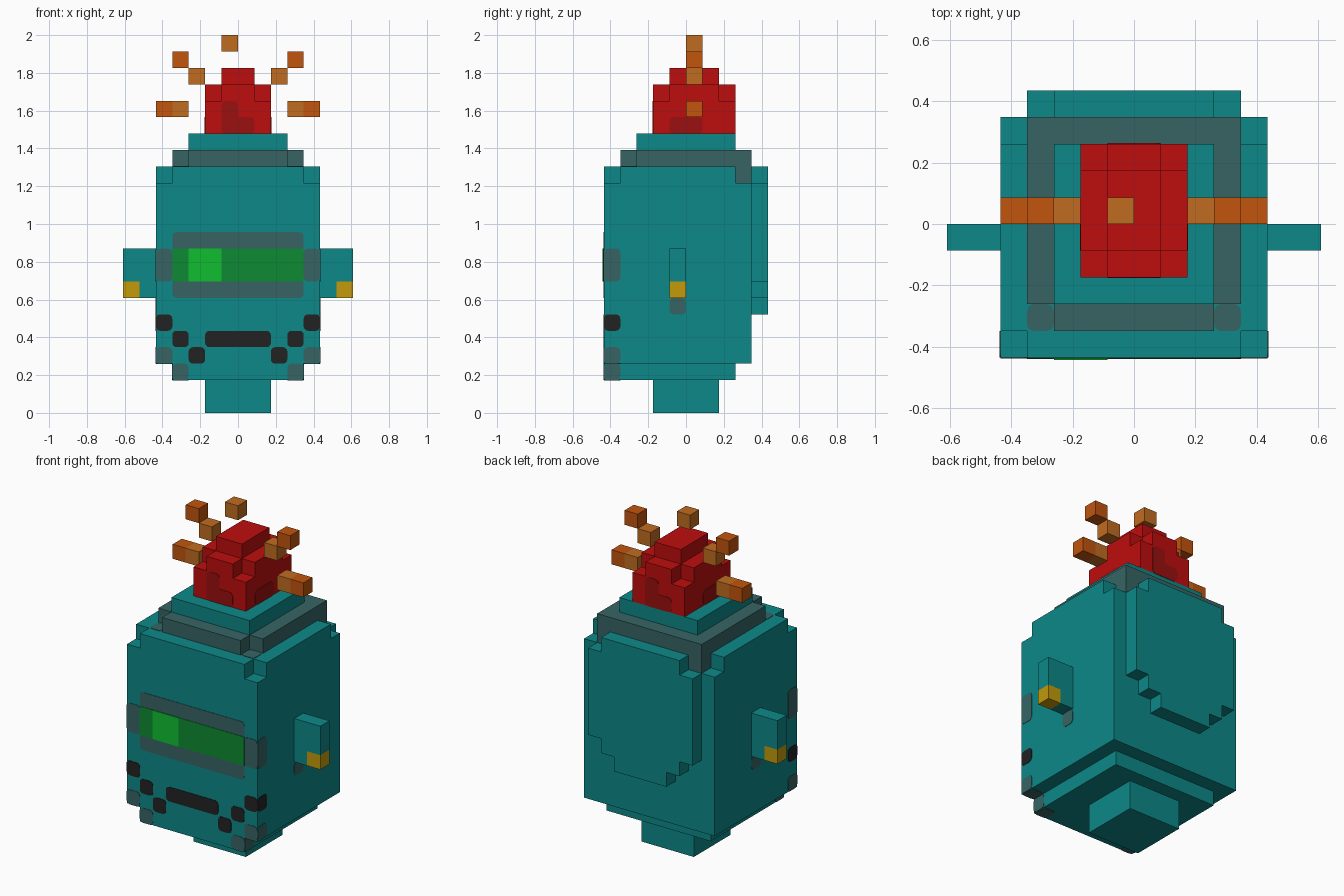
import bpy
import bmesh
from itertools import product
from mathutils import Vector

if "Cube" in bpy.data.objects:
    bpy.data.objects.remove(bpy.data.objects["Cube"], do_unlink=True)

V = 2 / 23  # one block


def material(name, r, g, b):
    m = bpy.data.materials.new(name)
    m.use_nodes = True
    m.diffuse_color = (r, g, b, 1)
    m.node_tree.nodes["Principled BSDF"].inputs["Base Color"].default_value = (r, g, b, 1)
    return m


TEAL = material("teal", .004, .246, .246)
GREY = material("slate grey", .038, .127, .127)
RED = material("red", .515, .004, .004)
DARK_RED = material("dark red", .328, .005, .005)
ORANGE = material("orange", .533, .089, .004)
AMBER = material("amber", .527, .15, .0144)
YELLOW = material("yellow", .539, .323, .003)
GREEN = material("green", .004, .254, .032)
BRIGHT = material("bright green", .005, .515, .03)
BLACK = material("black", .016, .016, .016)


def finish(name, bm, mat):
    bmesh.ops.recalc_face_normals(bm, faces=bm.faces)
    mesh = bpy.data.meshes.new(name)
    bm.to_mesh(mesh)
    bm.free()
    mesh.materials.append(mat)
    bpy.context.collection.objects.link(bpy.data.objects.new(name, mesh))


def blocks(name, mat, *boxes):
    """Union of boxes (x0, x1, y0, y1, z0, z1) in block units, outer skin only."""
    cells = set()
    for x0, x1, y0, y1, z0, z1 in boxes:
        cells.update(product(range(x0, x1), range(y0, y1), range(z0, z1)))
    bm = bmesh.new()
    for cell in cells:
        for axis, d in product(range(3), (0, 1)):
            beside = list(cell)
            beside[axis] += 2 * d - 1
            if tuple(beside) in cells:
                continue
            u, w = (axis + 1) % 3, (axis + 2) % 3
            ring = []
            for a, b in ((0, 0), (1, 0), (1, 1), (0, 1)):
                p = Vector(cell)
                p[axis] += d
                p[u] += a
                p[w] += b
                ring.append(bm.verts.new(p * V))
            bm.faces.new(ring if d else ring[::-1])
    bmesh.ops.remove_doubles(bm, verts=bm.verts, dist=.001)
    bmesh.ops.dissolve_limit(bm, angle_limit=.01, verts=bm.verts, edges=bm.edges)
    finish(name, bm, mat)


def plate(name, mat, box, level=1, rounded=True):
    """Thin painted plate; the flat axis of the box is its normal."""
    lo, hi = Vector(box[0::2]), Vector(box[1::2])
    axis = next(i for i in range(3) if lo[i] == hi[i])
    size, mid = (hi - lo) * V, (hi + lo) * V / 2
    size[axis] = .005 * level
    bm = bmesh.new()
    bmesh.ops.create_cube(bm, size=1)
    for v in bm.verts:
        v.co = Vector(c * s for c, s in zip(v.co, size)) + mid
    if rounded:
        edges = [e for e in bm.edges
                 if abs(e.verts[0].co[axis] - e.verts[1].co[axis]) > .001]
        bmesh.ops.bevel(bm, geom=edges, offset=.022, segments=3,
                        profile=.5, affect='EDGES')
    finish(name, bm, mat)


def sides(maker, name, mat, box, **kw):
    """The same part on the left (+x) and the right (-x)."""
    x0, x1, *rest = box
    maker("left_" + name, mat, (x0, x1, *rest), **kw)
    maker("right_" + name, mat, (-x1, -x0, *rest), **kw)


# Body: main block, notched top layer, base layer, stepped back panel
blocks("neck", TEAL, (-2, 2, -2, 2, 0, 2))
blocks("body", TEAL,
       (-4, 4, -5, 3, 2, 3), (-5, 5, -5, 4, 3, 14),
       (-4, 4, -5, 3, 14, 15), (-5, 5, -4, 3, 14, 15), (-3, 3, 3, 5, 14, 15),
       (-4, 4, 4, 5, 8, 14), (-3, 3, 4, 5, 7, 8), (-2, 2, 4, 5, 6, 7))

# Collar and cap
blocks("collar", GREY, (-4, 4, -3, 4, 15, 16), (-3, 3, -4, -3, 15, 16))
sides(blocks, "collar_post", GREY, (3, 4, 3, 4, 14, 15))
sides(plate, "collar_corner", GREY, (3, 4, -4, -3, 15, 15))
blocks("cap", TEAL, (-3, 3, -3, 3, 16, 17))

# Arms with yellow tips
for s, name in ((1, "left_arm"), (-1, "right_arm")):
    x = sorted((5 * s, 6 * s)), sorted((6 * s, 7 * s))
    blocks(name, TEAL, (*x[0], -1, 0, 7, 10), (*x[1], -1, 0, 8, 10))
sides(blocks, "arm_tip", YELLOW, (6, 7, -1, 0, 7, 8))
sides(plate, "arm_mount", GREY, (5, 5, -1, 0, 6, 7))

# Visor
plate("visor_frame", GREY, (-4, 4, -5, -5, 7, 11))
sides(plate, "visor_hinge", GREY, (4, 5, -5, -5, 8, 10))
sides(plate, "visor_hinge_side", GREY, (5, 5, -5, -4, 8, 10))
plate("visor_glass", GREEN, (-4, 4, -5, -5, 8, 10), level=2, rounded=False)
plate("visor_glint", BRIGHT, (-3, -1, -5, -5, 8, 10), level=3, rounded=False)

# Mouth
plate("mouth_bar", BLACK, (-2, 2, -5, -5, 4, 5))
for i, (x, z) in enumerate(((2, 3), (3, 4), (4, 5))):
    sides(plate, f"mouth_dot_{i}", BLACK, (x, x + 1, -5, -5, z, z + 1))
sides(plate, "mouth_end", BLACK, (5, 5, -5, -4, 5, 6))

# Grey chin corners, wrapped around the edges
for i, (x, z) in enumerate(((4, 3), (3, 2))):
    sides(plate, f"chin_front_{i}", GREY, (x, x + 1, -5, -5, z, z + 1))
    sides(plate, f"chin_side_{i}", GREY, (x + 1, x + 1, -5, -4, z, z + 1))
    sides(plate, f"chin_under_{i}", GREY, (x, x + 1, -5, -4, z, z))

# Flame
blocks("flame", RED, (-2, 2, -2, 3, 17, 19), (-1, 1, -2, 3, 19, 20),
       (-2, 2, -1, 2, 19, 20), (-1, 1, -1, 2, 20, 21))
for name, y, x in (("front", -2, -1), ("back", 3, 0)):
    plate(f"flame_{name}_shade", DARK_RED, (-1, 1, y, y, 17, 18))
    plate(f"flame_{name}_lick", DARK_RED, (x, x + 1, y, y, 17, 19))
sides(plate, "flame_side_shade", DARK_RED, (2, 2, -1, 1, 17, 18))

# Floating sparks
blocks("top_spark", AMBER, (-1, 0, 0, 1, 22, 23))
for name, mat, x, z in (("high_spark", ORANGE, 3, 21), ("near_spark", AMBER, 2, 20),
                        ("low_spark_inner", AMBER, 3, 18), ("low_spark_outer", ORANGE, 4, 18)):
    sides(blocks, name, mat, (x, x + 1, 0, 1, z, z + 1))
